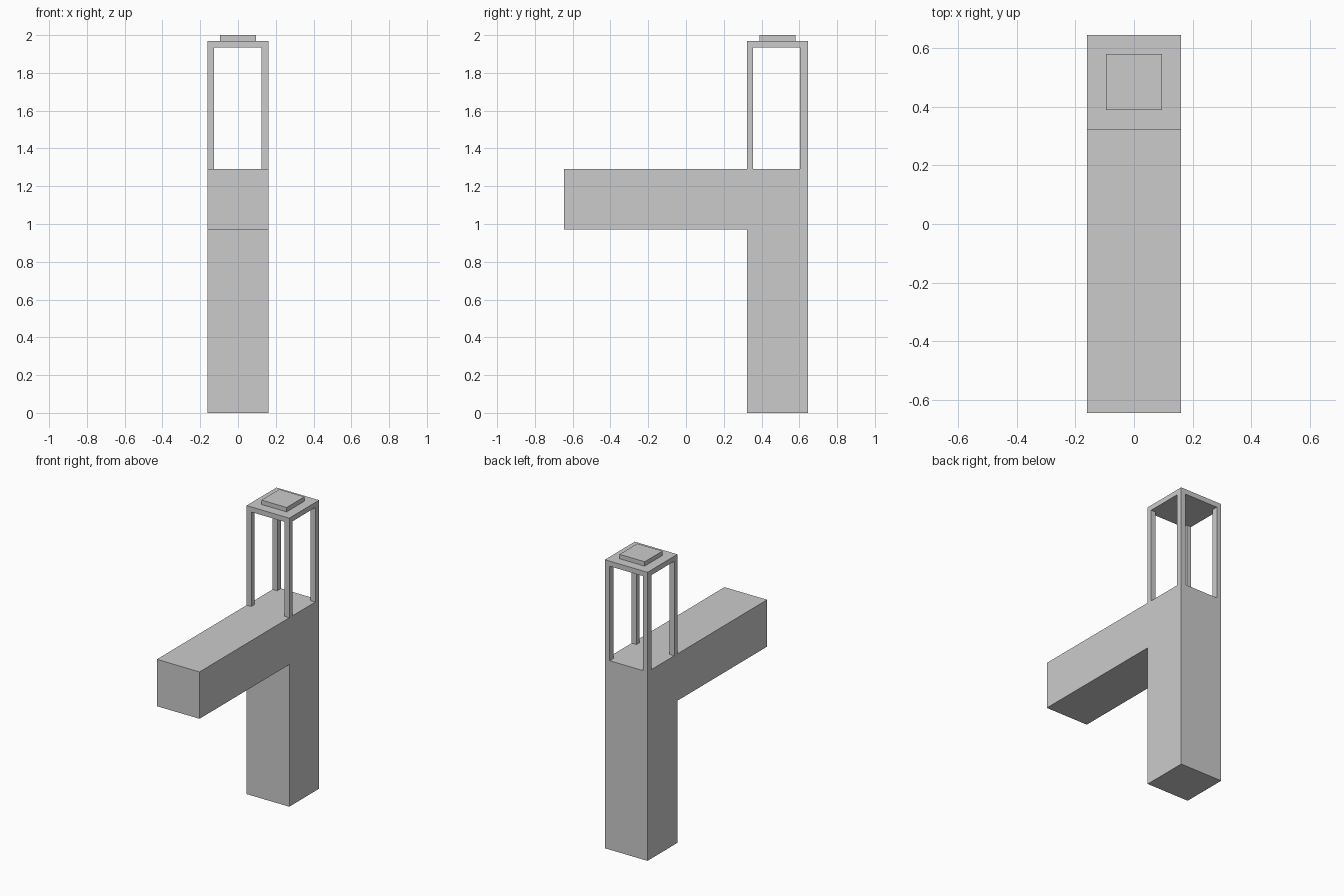
import bpy, bmesh

if "Cube" in bpy.data.objects:
    bpy.data.objects.remove(bpy.data.objects["Cube"])

HALF = 0.161             # half width of the square column
Y0, Y1 = 0.323, 0.645    # column front and back
Z_ARM, Z_TOP = 0.97, 1.29
Z_ROOF, Z_CAP = 1.935, 1.97


def prism(name, profile):
    """Extrude a y-z profile across the column width."""
    bm = bmesh.new()
    face = bm.faces.new([bm.verts.new((-HALF, y, z)) for y, z in profile])
    ext = bmesh.ops.extrude_face_region(bm, geom=[face])
    verts = [g for g in ext["geom"] if isinstance(g, bmesh.types.BMVert)]
    bmesh.ops.translate(bm, verts=verts, vec=(2 * HALF, 0, 0))
    bmesh.ops.recalc_face_normals(bm, faces=bm.faces)
    mesh = bpy.data.meshes.new(name)
    bm.to_mesh(mesh)
    bm.free()
    obj = bpy.data.objects.new(name, mesh)
    bpy.context.collection.objects.link(obj)


def box(name, x, y, z):
    """Box from (min, max) pairs."""
    bpy.ops.mesh.primitive_cube_add(size=1, location=[sum(r) / 2 for r in (x, y, z)])
    obj = bpy.context.object
    obj.name = name
    obj.scale = [r[1] - r[0] for r in (x, y, z)]
    bpy.ops.object.transform_apply(location=False, rotation=False, scale=True)


# Column with forward arm
prism("column_and_arm", [(Y0, 0), (Y1, 0), (Y1, Z_TOP), (-Y1, Z_TOP),
                         (-Y1, Z_ARM), (Y0, Z_ARM)])

# Four corner posts of the open lantern
for side, x in (("left", (-HALF, -0.126)), ("right", (0.125, HALF))):
    for end, y in (("front", (Y0, 0.356)), ("back", (0.604, Y1))):
        box(f"{end}_{side}_post", x, y, (Z_TOP, Z_ROOF))

# Roof plate and raised cap
box("roof_plate", (-HALF, HALF), (Y0, Y1), (Z_ROOF, Z_CAP))
box("roof_cap", (-0.095, 0.095), (0.389, 0.581), (Z_CAP, 2.0))
